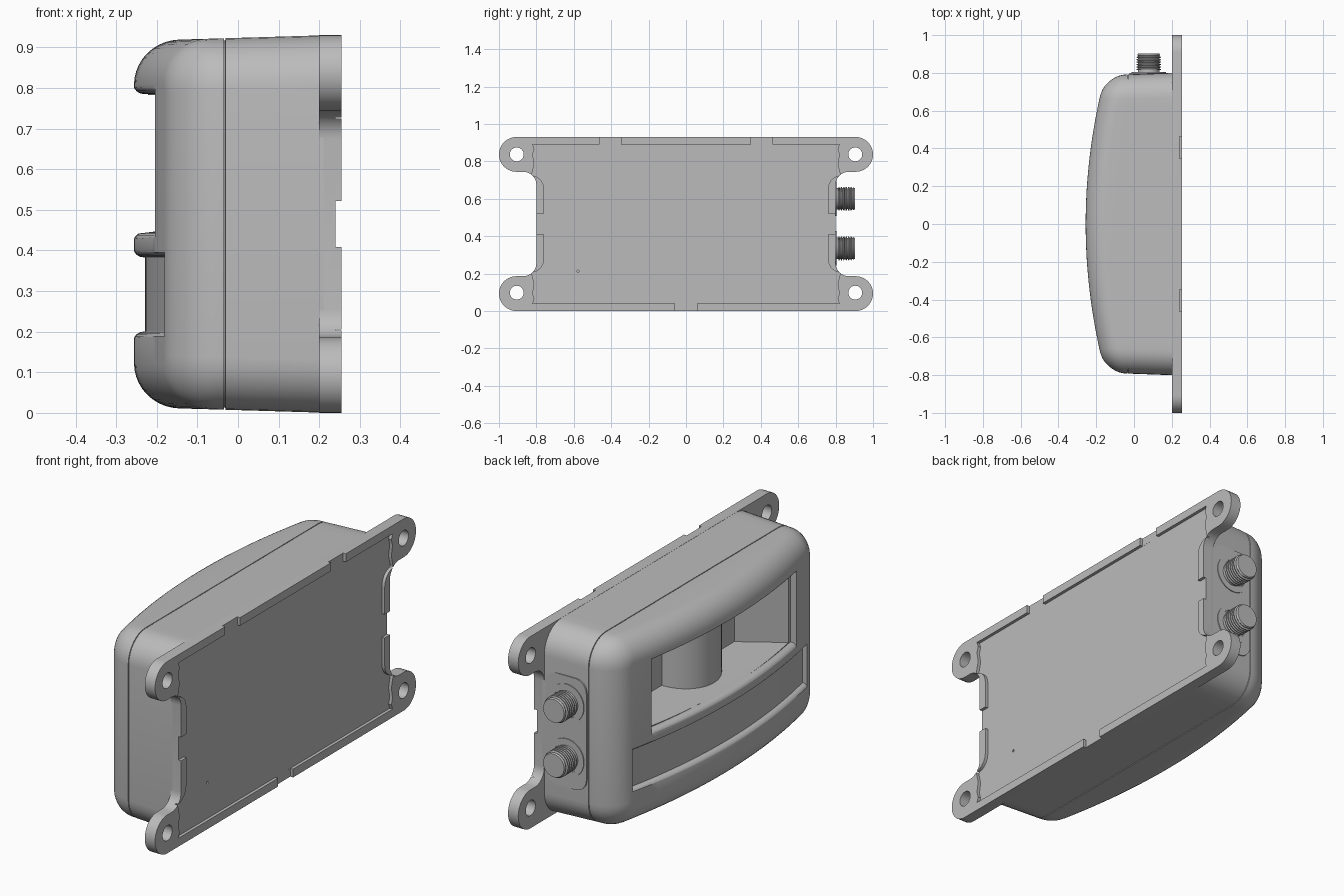
import bpy, bmesh
from math import sin, cos, pi, radians
from mathutils import Matrix

if "Cube" in bpy.data.objects:
    bpy.data.objects.remove(bpy.data.objects["Cube"], do_unlink=True)

grey = bpy.data.materials.new("plain_grey")
grey.use_nodes = True
grey.diffuse_color = (0.5, 0.5, 0.5, 1)
grey.node_tree.nodes["Principled BSDF"].inputs["Base Color"].default_value = (0.5, 0.5, 0.5, 1)

MID = 0.465          # middle height of the housing


def finish(name, bm):
    bmesh.ops.recalc_face_normals(bm, faces=bm.faces)
    mesh = bpy.data.meshes.new(name)
    bm.to_mesh(mesh)
    bm.free()
    mesh.materials.append(grey)
    ob = bpy.data.objects.new(name, mesh)
    bpy.context.collection.objects.link(ob)
    return ob


def loft(name, rings, strip_end=False):
    """Skin closed rings; the last cap can be strips across a symmetric ring."""
    bm = bmesh.new()
    loops = [[bm.verts.new(p) for p in ring] for ring in rings]
    n = len(loops[0])
    for a, b in zip(loops, loops[1:]):
        for i in range(n):
            j = (i + 1) % n
            bm.faces.new((a[i], a[j], b[j], b[i]))
    bm.faces.new(loops[0])
    end = loops[-1]
    if strip_end:
        for i in range(n // 2 - 1):
            bm.faces.new((end[i], end[i + 1], end[n - 2 - i], end[n - 1 - i]))
    else:
        bm.faces.new(end)
    return finish(name, bm)


def slab(name, outline, x0, x1):
    return loft(name, [[(x, y, z) for y, z in outline] for x in (x0, x1)])


def box(name, x, y, z):
    return slab(name, [(y[0], z[0]), (y[1], z[0]), (y[1], z[1]), (y[0], z[1])], *x)


def cylinder(name, centre, r, depth, axis, sides=32):
    bm = bmesh.new()
    turn = Matrix.Rotation(pi / 2, 4, "Y") if axis == "x" else Matrix.Identity(4)
    bmesh.ops.create_cone(bm, cap_ends=True, segments=sides, radius1=r, radius2=r,
                          depth=depth, matrix=Matrix.Translation(centre) @ turn)
    return finish(name, bm)


def arc(cx, cy, r, a0, a1, steps=8):
    angles = [radians(a0 + (a1 - a0) * i / steps) for i in range(steps + 1)]
    return [(cx + r * cos(a), cy + r * sin(a)) for a in angles]


def cut(target, *cutters):
    bpy.context.view_layer.objects.active = target
    for c in cutters:
        c.hide_render = True
        mod = target.modifiers.new("cut", "BOOLEAN")
        mod.operation, mod.solver, mod.object = "DIFFERENCE", "EXACT", c
        bpy.ops.object.modifier_apply(modifier=mod.name)
        bpy.data.objects.remove(c, do_unlink=True)


def mirrored(quarter):
    """Complete a quarter outline (top middle to right middle) on all four sides."""
    half = quarter + [(y, -z) for y, z in reversed(quarter)]
    full = half + [(-y, z) for y, z in reversed(half)]
    return [(y, MID + z) for y, z in full]


# Housing: a drafted rounded box with a bowed front
def front(y):
    return -0.256 + 0.162 * y * y


def ring(inset, place):
    """Rounded rectangle, symmetric about mid height, starting on the +y side."""
    hy, hz, r = 0.797 - inset, 0.461 - inset, 0.13 - inset
    top = arc(hy - r, hz - r, r, 0, 90)
    span = hy - r
    top += [(span - 2 * span * i / 28, hz) for i in range(1, 28)]
    top += arc(-span, hz - r, r, 90, 180)
    pts = []
    for y, z in top + [(y, -z) for y, z in reversed(top)]:
        x = place(y)
        draft = 0.2 - x
        pts.append((x, y * (1 + 0.004 - 0.045 * draft), MID + z * (1.007 - 0.065 * draft)))
    return pts


R = 0.11
rings = [ring(0, lambda y: 0.21)]
for inset, x in ((0, -0.031), (0.005, -0.0315), (0.005, -0.0345), (0, -0.035)):
    rings.append(ring(inset, lambda y, x=x: x))
for k in range(11):
    t = k / 10 * pi / 2
    rings.append(ring(R * (1 - cos(t)), lambda y, t=t: front(y) + R * (1 - sin(t))))
housing = loft("housing", rings, strip_end=True)


# Front band cutters follow the bowed face and have rounded lips
def band(name, z0, z1, depth, half, lip):
    low = arc(lip - 0.002, z0 - lip, lip, 90, 180, 6)
    high = arc(lip - 0.002, z1 + lip, lip, 180, 270, 6)
    section = [(depth, z0)] + low + [(-0.08, z0 - lip), (-0.08, z1 + lip)] + high + [(depth, z1)]
    ys = [half * (i / 13 - 1) for i in range(27)]
    return loft(name, [[(front(y) + d, y, z) for d, z in section] for y in ys])


groove = band("groove_cutter", 0.2, 0.383, 0.027, 0.67, 0.025)
lip = band("window_lip_cutter", 0.445, 0.785, 0.035, 0.555, 0.026)

# Deep window with splayed side walls and a sloping sill
plan = [(-0.4, 0.55), (-0.19, 0.55), (0.0, 0.37), (0.0, -0.37), (-0.19, -0.55), (-0.4, -0.55)]
deep = loft("window_cutter", [[(x, y, 0.447 + 0.12 * (x + 0.2)) for x, y in plan],
                              [(x, y, 0.783) for x, y in plan]])
cut(housing, groove, lip, deep)

# Rounded sensor column in the window
cylinder("sensor_column", (0.04, 0, 0.62), 0.19, 0.38, "z", 64)

# Back plate with four mounting ears
ear = [(0, 0.465)] + arc(0.907, 0.372, 0.093, 90, -90, 20)
ear += arc(0.87, 0.209, 0.07, 90, 180)
plate = slab("back_plate", mirrored(ear), 0.2, 0.255)

# Shallow back panel, gaps in its rim, ear holes and a pin hole
panel = [(0, 0.425), (0.82, 0.425), (0.811, 0.4), (0.82, 0.37), (0.811, 0.32), (0.825, 0.262)]
panel += arc(0.83, 0.19, 0.07, 95, 180)
cut(plate, slab("panel_cutter", mirrored(panel), 0.24, 0.3))
gap = (0.2402, 0.31)
for y in (-0.405, 0.405):
    cut(plate, box("gap_cutter", gap, (y - 0.057, y + 0.057), (0.87, 1)))
cut(plate, box("gap_cutter", gap, (-0.058, 0.058), (-0.1, 0.06)))
for s in (-1, 1):
    cut(plate, box("gap_cutter", gap, sorted((s * 0.75, s * 0.85)), (0.408, 0.522)))
    for z in (0.098, 0.837):
        cut(plate, cylinder("hole_cutter", (0.23, s * 0.905, z), 0.037, 0.2, "x"))
cut(plate, cylinder("pin_cutter", (0.24, -0.577, 0.213), 0.006, 0.03, "x", 12))

# Raised pad behind the connectors
corner = arc(0.14, 0.67, 0.06, 0, 90) + arc(0.04, 0.67, 0.06, 90, 180)
corner += arc(0.04, 0.25, 0.06, 180, 270) + arc(0.14, 0.25, 0.06, 270, 360)
loft("connector_pad", [[(x - 0.005, y, z) for x, z in corner] for y in (0.78, 0.8)])


# Threaded connectors
def lathe(name, profile, x, z, sides=40):
    return loft(name, [[(x + r * cos(2 * pi * i / sides), y, z + r * sin(2 * pi * i / sides))
                        for i in range(sides)] for r, y in profile])


profile = [(0.092, 0.78), (0.092, 0.804), (0.07, 0.804), (0.07, 0.797),
           (0.058, 0.797), (0.058, 0.814)]
for k in range(6):
    y = 0.816 + 0.013 * k
    profile += [(0.064, y), (0.064, y + 0.004), (0.056, y + 0.007), (0.056, y + 0.01)]
profile += [(0.06, 0.895), (0.056, 0.903)]
for label, z in (("upper", 0.6), ("lower", 0.335)):
    lathe(label + "_connector", profile, 0.078, z)

# Smooth shading with sharp edges kept
bpy.ops.object.select_all(action="DESELECT")
for ob in bpy.context.collection.objects:
    if ob.type == "MESH":
        ob.select_set(True)
        bpy.context.view_layer.objects.active = ob
bpy.ops.object.shade_smooth_by_angle(angle=radians(32))
